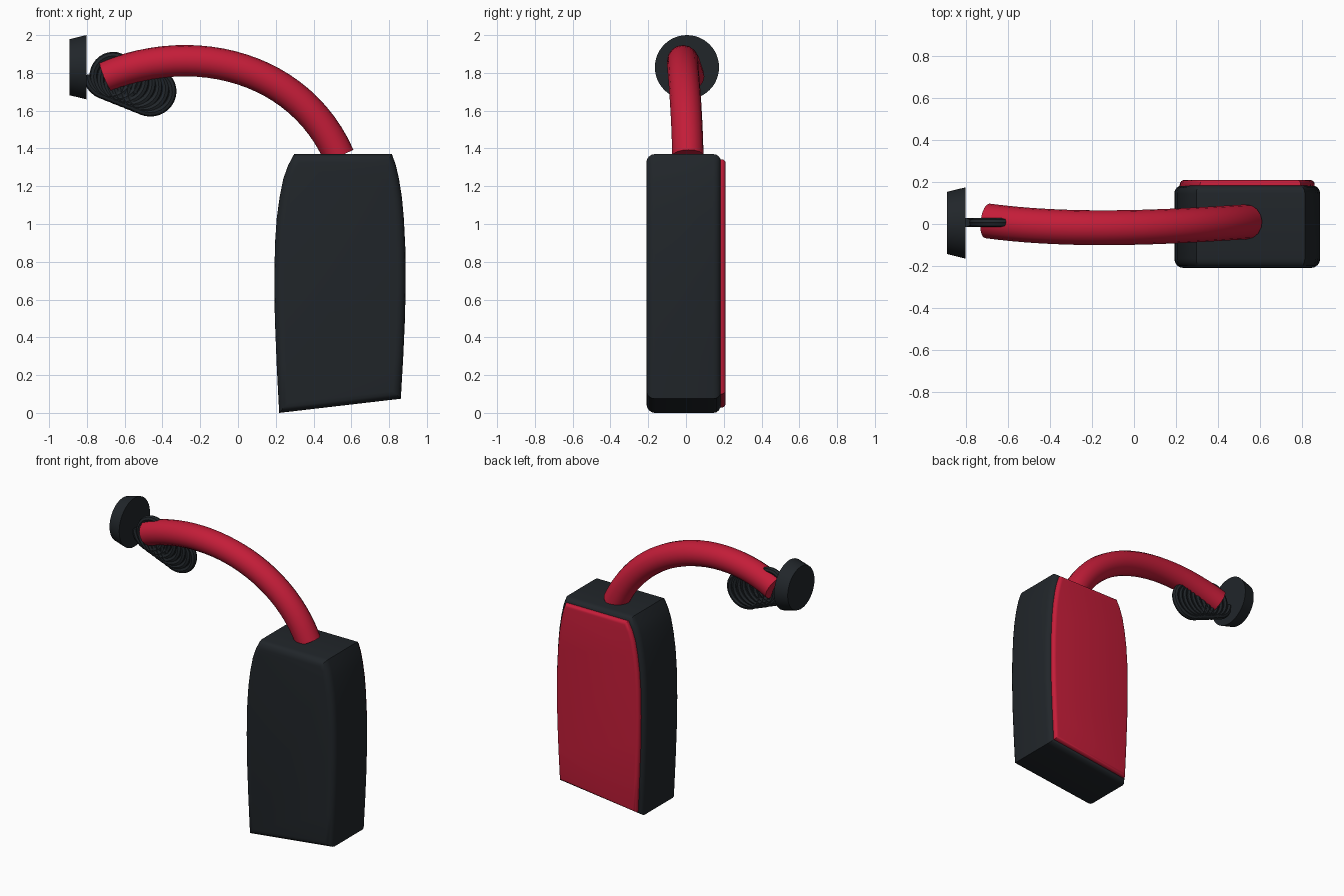
import bpy, bmesh, math
from mathutils import Matrix, Vector

if "Cube" in bpy.data.objects:
    bpy.data.objects.remove(bpy.data.objects["Cube"])


def material(name, color):
    m = bpy.data.materials.new(name)
    m.diffuse_color = (*color, 1)
    m.use_nodes = True
    m.node_tree.nodes["Principled BSDF"].inputs["Base Color"].default_value = m.diffuse_color
    return m


DARK = material("charcoal", (0.015, 0.019, 0.023))
RED = material("red", (0.55, 0.012, 0.04))


def finish(ob, mat, angle=35):
    ob.data.materials.clear()
    ob.data.materials.append(mat)
    bpy.ops.object.select_all(action='DESELECT')
    ob.select_set(True)
    bpy.context.view_layer.objects.active = ob
    if ob.type == 'CURVE':
        bpy.ops.object.convert(target='MESH')
        ob = bpy.context.object
    bpy.ops.object.shade_smooth_by_angle(angle=math.radians(angle))


def add(name, data):
    ob = bpy.data.objects.new(name, data)
    bpy.context.collection.objects.link(ob)
    return ob


def slab(name, outline, y0, y1, bevels, mat):
    """Extrude an x-z outline along y, rounding the rims listed in bevels {y: radius}."""
    bm = bmesh.new()
    face = bm.faces.new([bm.verts.new((x, y0, z)) for x, z in outline])
    ext = bmesh.ops.extrude_face_region(bm, geom=[face])
    verts = [v for v in ext["geom"] if isinstance(v, bmesh.types.BMVert)]
    bmesh.ops.translate(bm, verts=verts, vec=(0, y1 - y0, 0))
    if not any(len(f.verts) > 4 and abs(f.calc_center_median().y - y0) < 1e-5 for f in bm.faces):
        bm.faces.new([v for v in bm.verts if abs(v.co.y - y0) < 1e-5])
    for y, radius in bevels.items():
        rim = [e for e in bm.edges if all(abs(v.co.y - y) < 1e-5 for v in e.verts)]
        bmesh.ops.bevel(bm, geom=rim, offset=radius, segments=4, profile=0.5,
                        affect='EDGES', clamp_overlap=False)
    bmesh.ops.recalc_face_normals(bm, faces=bm.faces)
    me = bpy.data.meshes.new(name)
    bm.to_mesh(me)
    bm.free()
    finish(add(name, me), mat)


# body outline: bulging sides, slanted bottom, flat top
left = [(0.218, 0.0), (0.205, 0.25), (0.195, 0.5), (0.192, 0.7), (0.196, 0.9), (0.205, 1.03),
        (0.220, 1.14), (0.240, 1.24), (0.265, 1.31), (0.297, 1.37)]
right = [(0.862, 0.075), (0.875, 0.3), (0.884, 0.5), (0.888, 0.7), (0.886, 0.87), (0.878, 1.03),
         (0.868, 1.14), (0.852, 1.24), (0.836, 1.31), (0.815, 1.37)]
outline = right + left[::-1]
slab("body", outline, -0.21, 0.185, {-0.21: 0.045, 0.185: 0.04}, DARK)

# red back panel, slightly smaller than the body
panel = [(0.54 + (x - 0.54) * 0.925, 0.685 + (z - 0.685) * 0.96) for x, z in outline]
slab("back_panel", panel, 0.14, 0.21, {0.21: 0.022}, RED)


def tube(name, radius, res, mat):
    cu = bpy.data.curves.new(name, 'CURVE')
    cu.dimensions = '3D'
    cu.bevel_depth = radius
    cu.bevel_resolution = res
    cu.use_fill_caps = True
    return cu


# curved neck
cu = tube("neck", 0.083, 6, RED)
cu.resolution_u = 24
sp = cu.splines.new('BEZIER')
sp.bezier_points.add(1)
p0, p1, p2, p3 = [Vector(p) for p in ((-0.70, 0.015, 1.78), (-0.222, -0.05, 1.978),
                                      (0.332, 0.0, 1.825), (0.535, 0.01, 1.36))]
for bp, co, hl, hr in ((sp.bezier_points[0], p0, 2 * p0 - p1, p1),
                       (sp.bezier_points[1], p3, p2, 2 * p3 - p2)):
    bp.handle_left_type = bp.handle_right_type = 'FREE'
    bp.co, bp.handle_left, bp.handle_right = co, hl, hr
finish(add("neck", cu), RED)

# flat coil drifting away from the cap
cu = tube("coil", 0.022, 2, DARK)
turns, steps = 7, 32
n = turns * steps
sp = cu.splines.new('POLY')
sp.points.add(n)
for i, p in enumerate(sp.points):
    t, a = i / n, math.pi + math.tau * i / steps
    p.co = (-0.69 + 0.25 * t + 0.11 * math.cos(a), 0.007,
            1.79 - 0.10 * t + 0.11 * math.sin(a), 1)
finish(add("coil", cu), DARK)

# tapered end cap
bm = bmesh.new()
bmesh.ops.create_cone(bm, cap_ends=True, segments=48, radius1=0.148, radius2=0.17, depth=0.09,
                      matrix=Matrix.Translation((-0.848, 0.005, 1.83)) @ Matrix.Rotation(math.pi / 2, 4, 'Y'))
me = bpy.data.meshes.new("end_cap")
bm.to_mesh(me)
bm.free()
finish(add("end_cap", me), DARK)
